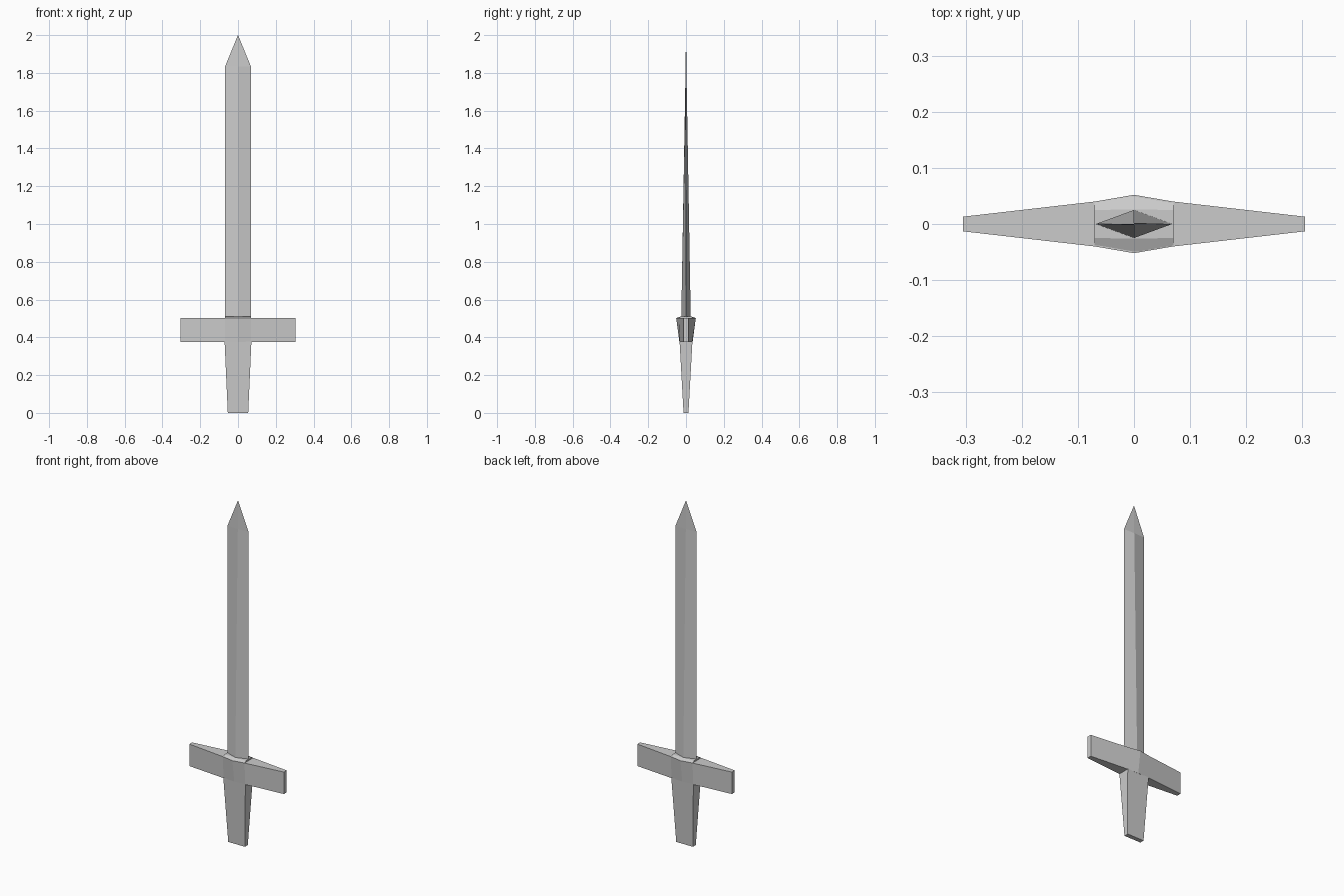
import bpy, bmesh

if "Cube" in bpy.data.objects:
    bpy.data.objects.remove(bpy.data.objects["Cube"])


def loft(name, rings):
    """Skin a stack of (outline, z) rings and cap both ends."""
    bm = bmesh.new()
    loops = [[bm.verts.new((x, y, z)) for x, y in pts] for pts, z in rings]
    for a, b in zip(loops, loops[1:]):
        n = len(a)
        for i in range(n):
            j = (i + 1) % n
            bm.faces.new((a[i], a[j], b[j], b[i]))
    bm.faces.new(loops[0][::-1])
    bm.faces.new(loops[-1])
    bmesh.ops.remove_doubles(bm, verts=bm.verts, dist=1e-6)
    bmesh.ops.recalc_face_normals(bm, faces=bm.faces)
    mesh = bpy.data.meshes.new(name)
    bm.to_mesh(mesh)
    bm.free()
    obj = bpy.data.objects.new(name, mesh)
    bpy.context.collection.objects.link(obj)
    return obj


def rect(x, y):
    return [(-x, -y), (x, -y), (x, y), (-x, y)]


def diamond(x, y):
    return [(-x, 0), (0, -y), (x, 0), (0, y)]


def bar(mid, shoulder, end):
    """Crossguard outline, mirrored about both axes."""
    half = [(-0.305, end), (-0.07, shoulder), (0, mid), (0.07, shoulder), (0.305, end)]
    return [(x, -y) for x, y in half] + half[::-1]


# Tapered rectangular grip
loft("grip", [(rect(0.054, 0.013), 0.0), (rect(0.071, 0.034), 0.378)])

# Crossguard, thicker in the middle and flaring upward
loft("crossguard", [(bar(0.035, 0.033, 0.013), 0.375), (bar(0.052, 0.04, 0.013), 0.503)])

# Shallow raised collar, sloping in from the guard's front and back edges
collar_base = [(-0.07, -0.04), (0, -0.052), (0.07, -0.04), (0.07, 0.04), (0, 0.052), (-0.07, 0.04)]
collar_top = [(-0.07, -0.025), (0, -0.026), (0.07, -0.025), (0.07, 0.025), (0, 0.026), (-0.07, 0.025)]
loft("blade_collar", [(collar_base, 0.502), (collar_top, 0.511)])

# Diamond-section blade thinning toward a pointed tip
loft("blade", [(diamond(0.068, 0.025), 0.505), (diamond(0.068, 0.002), 1.835),
               (diamond(0.0005, 0.0005), 2.0)])
